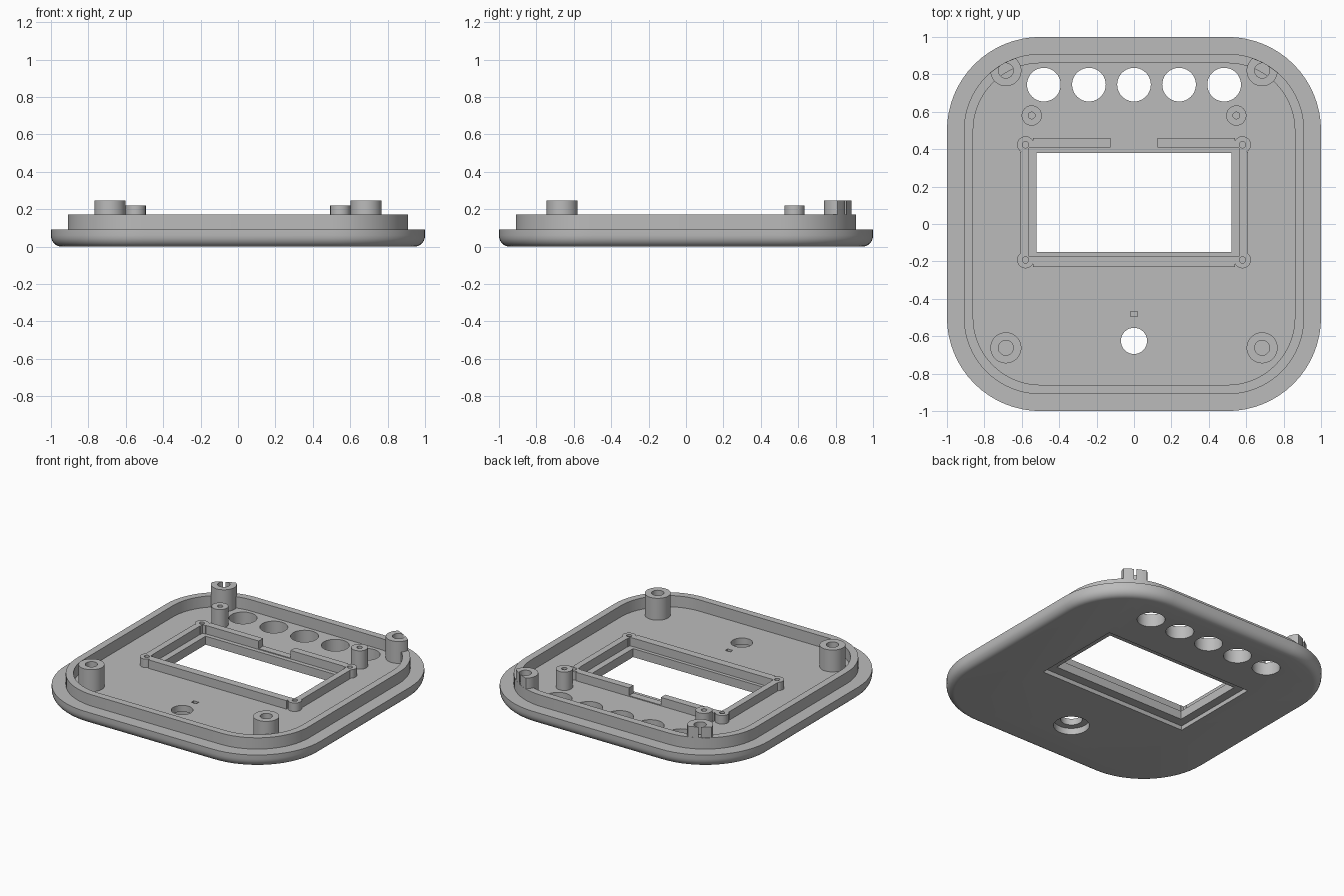
import bpy, bmesh, math

cube = bpy.data.objects.get("Cube")
if cube:
    bpy.data.objects.remove(cube)

grey = bpy.data.materials.new("plain grey")
grey.use_nodes = True
grey.diffuse_color = (0.5, 0.5, 0.5, 1)
grey.node_tree.nodes["Principled BSDF"].inputs["Base Color"].default_value = (0.5, 0.5, 0.5, 1)

FLOOR, RIM_TOP, CORNER = 0.09, 0.17, 0.5


def rounded_square(half, z, steps=16):
    """Ring whose corner arcs all share the centres (+-CORNER, +-CORNER)."""
    pts = []
    for q, (sx, sy) in enumerate([(1, 1), (-1, 1), (-1, -1), (1, -1)]):
        for i in range(steps + 1):
            a = (q + i / steps) * math.pi / 2
            r = half - CORNER
            pts.append((sx * CORNER + r * math.cos(a), sy * CORNER + r * math.sin(a), z))
    return pts


def circle(x, y, r, z, n=40):
    return [(x + r * math.cos(i * math.tau / n), y + r * math.sin(i * math.tau / n), z)
            for i in range(n)]


def loft(name, rings):
    """Skin a stack of rings and cap both ends."""
    bm = bmesh.new()
    loops = [[bm.verts.new(p) for p in ring] for ring in rings]
    n = len(loops[0])
    for a, b in zip(loops, loops[1:]):
        for i in range(n):
            j = (i + 1) % n
            bm.faces.new((a[i], a[j], b[j], b[i]))
    bm.faces.new(loops[0][::-1])
    bm.faces.new(loops[-1])
    bmesh.ops.recalc_face_normals(bm, faces=bm.faces)
    mesh = bpy.data.meshes.new(name)
    bm.to_mesh(mesh)
    bm.free()
    mesh.materials.append(grey)
    ob = bpy.data.objects.new(name, mesh)
    bpy.context.collection.objects.link(ob)
    return ob


def box(name, x0, x1, y0, y1, z0, z1):
    return loft(name, [[(x0, y0, z), (x1, y0, z), (x1, y1, z), (x0, y1, z)] for z in (z0, z1)])


def cylinder(name, x, y, r, z0, z1):
    return loft(name, [circle(x, y, r, z0), circle(x, y, r, z1)])


def tube(name, x, y, r, hole, top, bottom):
    """Screw post with a blind hole."""
    return loft(name, [circle(x, y, r, FLOOR - 0.01), circle(x, y, r, top),
                       circle(x, y, hole, top), circle(x, y, hole, bottom)])


def carve(ob, cutter, operation='DIFFERENCE'):
    cutter.hide_render = True
    mod = ob.modifiers.new("cut", 'BOOLEAN')
    mod.operation, mod.object, mod.solver = operation, cutter, 'EXACT'
    bpy.context.view_layer.objects.active = ob
    bpy.ops.object.modifier_apply(modifier=mod.name)
    bpy.data.objects.remove(cutter)


parts = []

# Cover plate with rounded lower edge and raised rim
profile = [(0.947 + 0.053 * math.sin(a), 0.06 - 0.06 * math.cos(a))
           for a in [i * math.pi / 12 for i in range(7)]]
profile += [(1, FLOOR), (0.91, FLOOR), (0.91, RIM_TOP), (0.86, RIM_TOP), (0.86, FLOOR)]
plate = loft("cover_plate", [rounded_square(h, z) for h, z in profile])
parts.append(plate)

# Display window with a wider recess underneath
carve(plate, box("window_cut", -0.52, 0.52, -0.15, 0.38, -0.1, 0.3))
carve(plate, box("recess_cut", -0.58, 0.58, -0.215, 0.445, -0.1, 0.03))

# Row of round openings
for i in range(-2, 3):
    carve(plate, cylinder("opening_cut", i * 0.241, 0.745, 0.09, -0.1, 0.3))

# Button hole with counterbore, and small indicator pocket
carve(plate, cylinder("button_cut", 0, -0.625, 0.07, -0.1, 0.3))
carve(plate, cylinder("counterbore_cut", 0, -0.625, 0.115, -0.1, 0.045))
carve(plate, box("indicator_cut", -0.02, 0.02, -0.495, -0.467, 0.04, 0.3))

# Display frame rails, with a gap in the back one
RAIL = 0.15
BASE = FLOOR - 0.01
parts.append(box("front_rail", -0.54, 0.54, -0.23, -0.175, BASE, RAIL))
parts.append(box("rail_gap_strip", -0.13, 0.13, 0.41, 0.46, BASE, FLOOR + 0.006))

for side, s in (("left", 1), ("right", -1)):
    x0, x1 = sorted((s * 0.125, s * 0.54))
    parts.append(box(side + "_back_rail", x0, x1, 0.41, 0.46, BASE, RAIL))
    x0, x1 = sorted((s * 0.565, s * 0.61))
    parts.append(box(side + "_side_rail", x0, x1, -0.155, 0.385, BASE, RAIL))

    # Frame corner posts, trimmed flush with the inside of the frame
    for end, y in (("back", 0.424), ("front", -0.192)):
        post = tube(f"{side}_{end}_frame_corner", s * 0.58, y, 0.045, 0.017, RAIL, FLOOR)
        carve(post, box("pocket_cut", -0.562, 0.562, -0.174, 0.406, 0, 0.3))
        parts.append(post)

    # Slim board posts
    parts.append(tube(side + "_board_post", s * 0.547, 0.58, 0.054, 0.018, 0.22, 0.12))

    # Large screw posts; the back pair is trimmed to the outside of the rim
    parts.append(tube(side + "_front_screw_post", s * 0.685, -0.662, 0.083, 0.04, 0.245, 0.11))
    post = tube(side + "_back_screw_post", s * 0.685, 0.82, 0.083, 0.04, 0.245, 0.11)
    carve(post, loft("rim_trim", [rounded_square(0.909, z) for z in (0, 0.4)]), 'INTERSECT')
    parts.append(post)

# Smooth the curved walls, keep edges crisp
bpy.ops.object.select_all(action='DESELECT')
for ob in parts:
    ob.select_set(True)
bpy.context.view_layer.objects.active = plate
bpy.ops.object.shade_smooth_by_angle(angle=math.radians(30))
